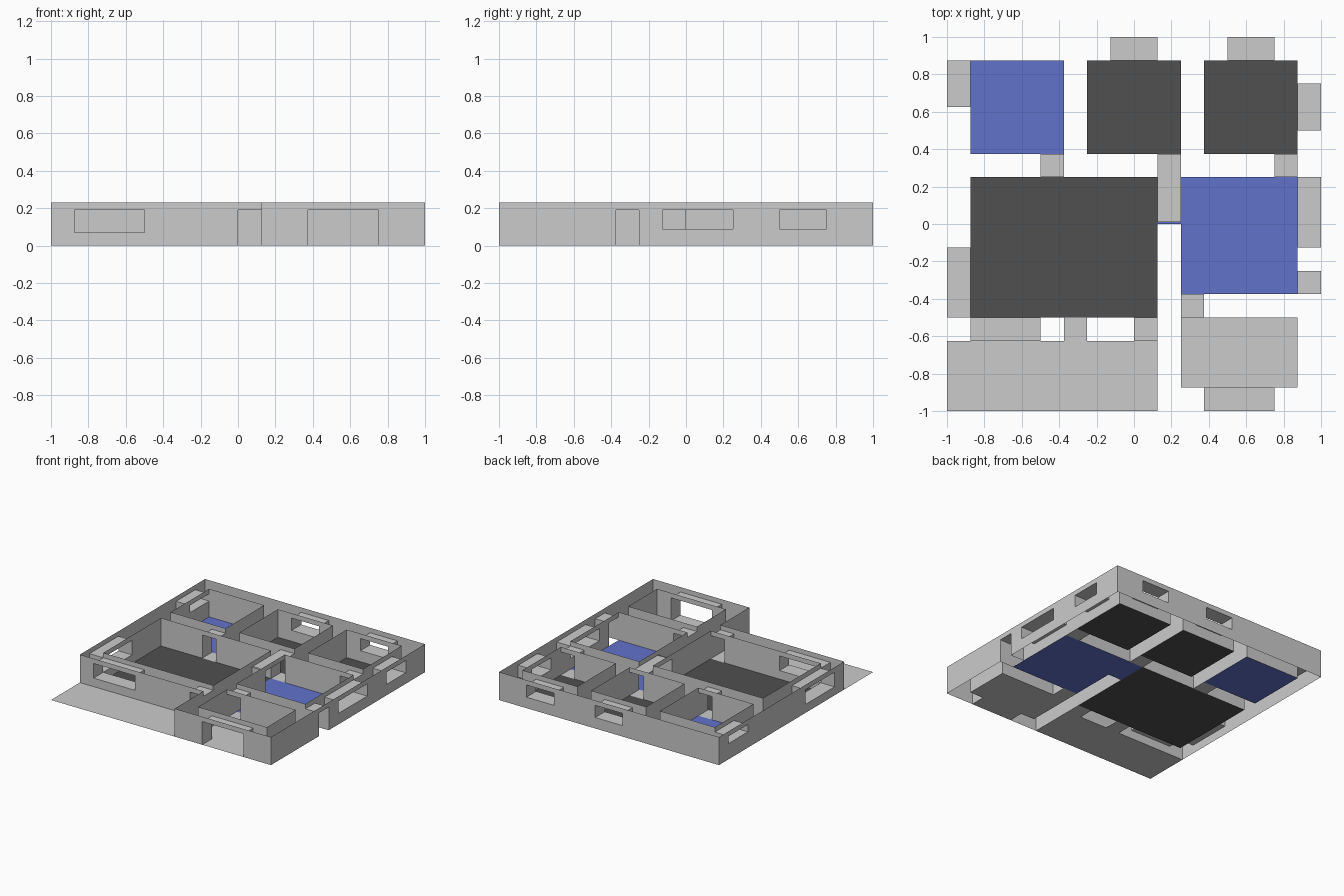
import bpy, bmesh

if "Cube" in bpy.data.objects:
    bpy.data.objects.remove(bpy.data.objects["Cube"])

H, HEAD = 0.23, 0.19   # wall height, opening head height


def material(name, rgb):
    m = bpy.data.materials.new(name)
    m.diffuse_color = (*rgb, 1)
    m.use_nodes = True
    m.node_tree.nodes["Principled BSDF"].inputs["Base Color"].default_value = m.diffuse_color
    return m


BLUE = material("blue_tile", (0.12, 0.17, 0.6))
DARK = material("dark_floor", (0.08, 0.08, 0.08))


def make(name, quads, mat=None):
    bm = bmesh.new()
    for q in quads:
        bm.faces.new([bm.verts.new(p) for p in q])
    bmesh.ops.remove_doubles(bm, verts=bm.verts, dist=1e-5)
    me = bpy.data.meshes.new(name)
    bm.to_mesh(me)
    bm.free()
    ob = bpy.data.objects.new(name, me)
    bpy.context.collection.objects.link(ob)
    if mat:
        me.materials.append(mat)
    return ob


def flat(x0, x1, y0, y1, z):
    return [(x0, y0, z), (x1, y0, z), (x1, y1, z), (x0, y1, z)]


def upright(a, b, z0, z1):
    return [(*a, z0), (*b, z0), (*b, z1), (*a, z1)]


# Openings: name, direction through wall, x0, x1, y0, y1, sill height
OPENINGS = [
    ("bath_window", "x", -1, -.875, .625, .875, .13),
    ("living_side_window", "x", -1, -.875, -.5, -.125, .07),
    ("bedroom_window", "y", -.125, .125, .875, 1, .09),
    ("corner_bedroom_back_window", "y", .5, .75, .875, 1, .09),
    ("corner_bedroom_side_window", "x", .875, 1, .5, .75, .09),
    ("kitchen_window", "x", .875, 1, -.125, .25, .09),
    ("kitchen_side_door", "x", .875, 1, -.375, -.25, 0),
    ("living_front_window", "y", -.875, -.5, -.625, -.5, .07),
    ("terrace_door", "y", 0, .125, -.625, -.5, 0),
    ("entry_opening", "y", .375, .75, -1, -.875, 0),
    ("entry_kitchen_door", "y", .25, .375, -.5, -.375, 0),
    ("bath_door", "y", -.5, -.375, .25, .375, 0),
    ("bedroom_door", "y", .125, .25, .25, .375, 0),
    ("corner_bedroom_door", "y", .75, .875, .25, .375, 0),
    ("living_kitchen_opening", "x", .125, .25, 0, .25, 0),
]


def wall(p, q):
    """Wall sheet from p to q with every touching opening left out."""
    d = "x" if p[0] == q[0] else "y"
    fixed = p[0] if d == "x" else p[1]
    k = 1 if d == "x" else 0
    lo, hi = sorted((p[k], q[k]))
    pt = (lambda t: (fixed, t)) if d == "x" else (lambda t: (t, fixed))
    holes = []
    for _, od, x0, x1, y0, y1, z in OPENINGS:
        across, along = ((x0, x1), (y0, y1)) if od == "x" else ((y0, y1), (x0, x1))
        if od == d and fixed in across and along[0] >= lo and along[1] <= hi:
            holes.append((*along, z))
    out, at = [], lo
    for a, b, z in sorted(holes):
        if a > at:
            out.append(upright(pt(at), pt(a), 0, H))
        out.append(upright(pt(a), pt(b), HEAD, H))
        if z > 0:
            out.append(upright(pt(a), pt(b), 0, z))
        at = b
    if at < hi:
        out.append(upright(pt(at), pt(hi), 0, H))
    return out


def walls(name, loop):
    make(name, [f for i, p in enumerate(loop) for f in wall(p, loop[(i + 1) % len(loop)])])


# Outer shell of the house, open at the top
walls("outer_walls", [(-1, 1), (-1, -.625), (.125, -.625), (.125, -1), (1, -1), (1, 1)])

# Rooms: floor plus inner wall faces
ROOMS = [
    ("bath", -.875, -.375, .375, .875, BLUE),
    ("bedroom", -.25, .25, .375, .875, DARK),
    ("corner_bedroom", .375, .875, .375, .875, DARK),
    ("living_room", -.875, .125, -.5, .25, DARK),
    ("kitchen", .25, .875, -.375, .25, BLUE),
    ("entry", .25, .875, -.875, -.5, None),
]
for name, x0, x1, y0, y1, mat in ROOMS:
    make(name + "_floor", [flat(x0, x1, y0, y1, 0)], mat)
    walls(name + "_walls", [(x0, y0), (x1, y0), (x1, y1), (x0, y1)])

# Terrace and small wall base patch
make("terrace", [flat(-1, .125, -1, -.625, 0)])
make("wall_base", [flat(-.375, -.25, -.625, -.5, 0)])

# Reveals: lintel, sill or threshold, and jambs of each opening
for name, d, x0, x1, y0, y1, z in OPENINGS:
    passage = name == "living_kitchen_opening"
    faces = [flat(x0, x1, y0 + (.01 if passage else 0), y1, HEAD)]
    if name == "kitchen_side_door":
        pass
    elif passage:
        make("passage_floor", [flat(x0, x1, y0, y1, 0)], BLUE)
    else:
        faces.append(flat(x0, x1, y0, y1, z))
    if d == "x":
        faces.append(upright((x0, y0), (x1, y0), z, HEAD))
        if not passage:
            faces.append(upright((x0, y1), (x1, y1), z, HEAD))
    else:
        faces += [upright((x, y0), (x, y1), z, HEAD) for x in (x0, x1)]
    make(name + "_reveal", faces)
